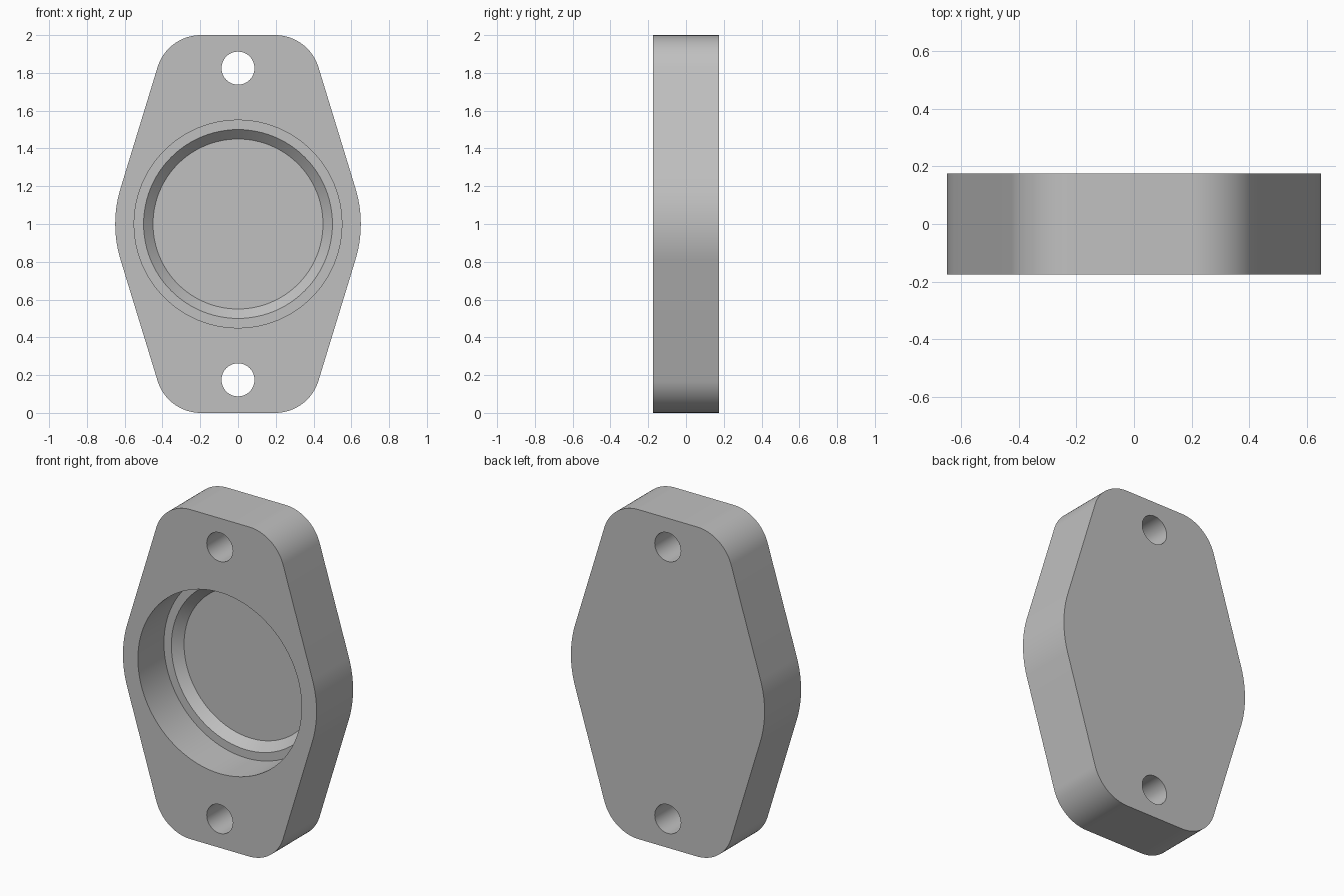
import bpy, bmesh, math

if "Cube" in bpy.data.objects:
    bpy.data.objects.remove(bpy.data.objects["Cube"])

D = 0.175          # half thickness
ZC = 1.0           # height of the plate centre

grey = bpy.data.materials.new("plain grey")
grey.diffuse_color = (0.53, 0.53, 0.53, 1)
grey.use_nodes = True
grey.node_tree.nodes["Principled BSDF"].inputs["Base Color"].default_value = grey.diffuse_color


def make_object(name, bm):
    bmesh.ops.recalc_face_normals(bm, faces=bm.faces)
    me = bpy.data.meshes.new(name)
    bm.to_mesh(me)
    bm.free()
    me.materials.append(grey)
    ob = bpy.data.objects.new(name, me)
    bpy.context.collection.objects.link(ob)
    return ob


def arc(cx, cz, r, a0, a1, n):
    return [(cx + r * math.cos(a0 + (a1 - a0) * i / n),
             cz + r * math.sin(a0 + (a1 - a0) * i / n)) for i in range(n + 1)]


def lathe(name, rings, z, n=96):
    """Closed solid from (radius, y) rings around a y-parallel axis."""
    bm = bmesh.new()
    loops = [[bm.verts.new((x, y, zz)) for x, zz in arc(0, z, r, 0, math.tau, n)[:-1]]
             for r, y in rings]
    for a, b in zip(loops, loops[1:]):
        for i in range(n):
            j = (i + 1) % n
            bm.faces.new((a[i], a[j], b[j], b[i]))
    bm.faces.new(loops[0])
    bm.faces.new(loops[-1])
    return make_object(name, bm)


# Flange outline: side arcs joined by tangent lines to rounded corners
R, r, t = 0.65, 0.24, math.radians(17)
cx = (R - r - (1 - r) * math.sin(t)) / math.cos(t)
quarter = arc(0, 0, R, 0, t, 12) + arc(cx, 1 - r, r, t, math.pi / 2, 24)
half = quarter + [(-x, z) for x, z in reversed(quarter)]
outline = half + [(x, -z) for x, z in reversed(half[1:-1])]

bm = bmesh.new()
face = bm.faces.new([bm.verts.new((x, -D, z + ZC)) for x, z in outline])
ext = bmesh.ops.extrude_face_region(bm, geom=[face])
bmesh.ops.translate(bm, vec=(0, 2 * D, 0),
                    verts=[v for v in ext["geom"] if isinstance(v, bmesh.types.BMVert)])
plate = make_object("flange_plate", bm)

# Stepped pocket with a chamfered floor, and two through bolt holes
cutters = [lathe("pocket_cutter", [(0.55, -D - 0.1), (0.55, -D + 0.25), (0.50, -D + 0.25),
                                   (0.45, -D + 0.30)], ZC)]
for z in (ZC - 0.825, ZC + 0.825):
    cutters.append(lathe("bolt_hole_cutter", [(0.0875, -D - 0.1), (0.0875, D + 0.1)], z, 48))

bpy.context.view_layer.objects.active = plate
plate.select_set(True)
for c in cutters:
    m = plate.modifiers.new("cut", "BOOLEAN")
    m.operation, m.solver, m.object = "DIFFERENCE", "EXACT", c
    bpy.ops.object.modifier_apply(modifier=m.name)
    bpy.data.objects.remove(c)

bpy.ops.object.shade_smooth_by_angle(angle=math.radians(30))
